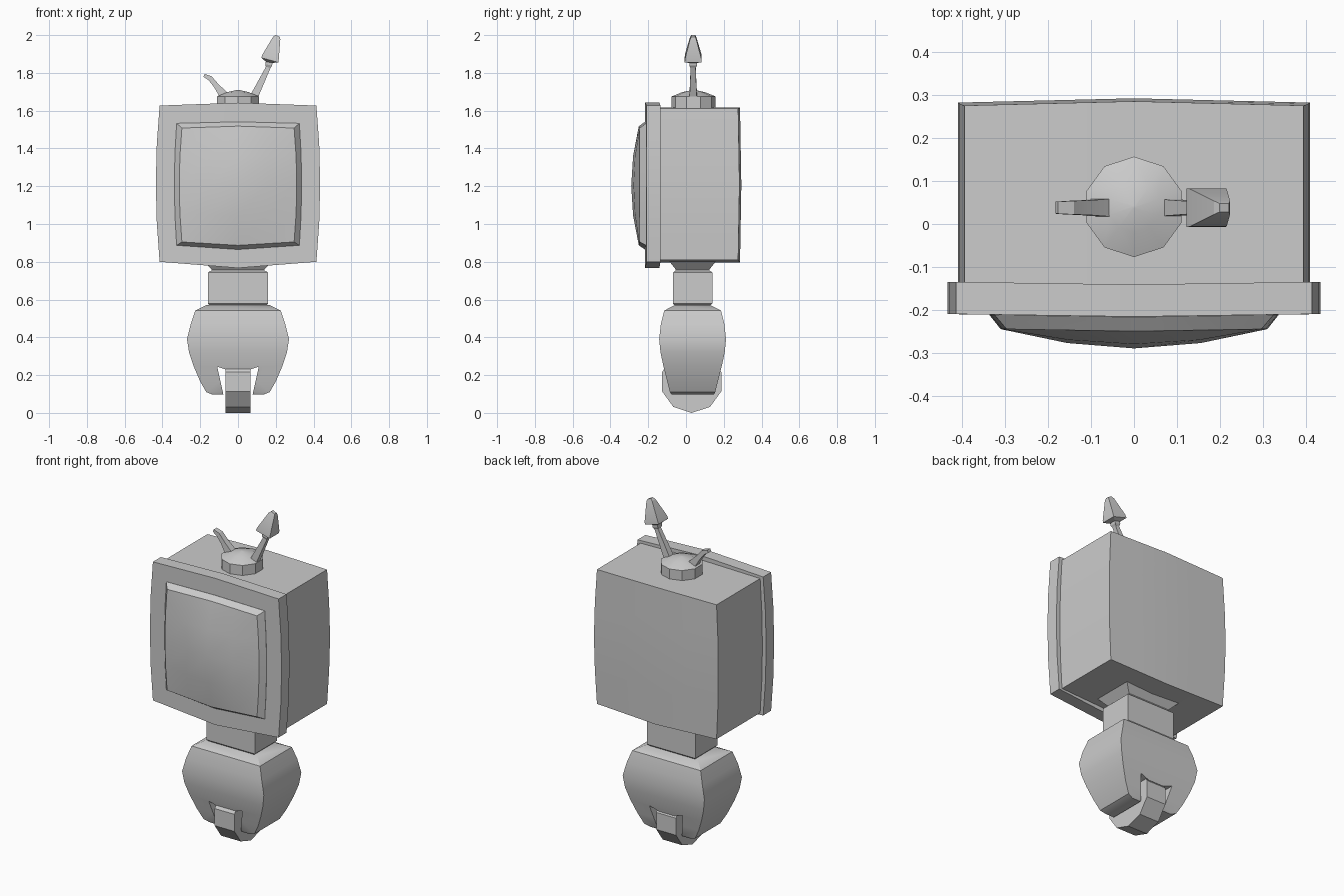
import bpy, bmesh, math

if "Cube" in bpy.data.objects:
    bpy.data.objects.remove(bpy.data.objects["Cube"])

N = 4
GRID = [-1 + 2 * i / N for i in range(N + 1)]


def finish(name, verts, faces, angle=30):
    me = bpy.data.meshes.new(name)
    bm = bmesh.new()
    vs = [bm.verts.new(v) for v in verts]
    for f in faces:
        bm.faces.new([vs[i] for i in f])
    bmesh.ops.recalc_face_normals(bm, faces=bm.faces)
    bm.to_mesh(me)
    bm.free()
    ob = bpy.data.objects.new(name, me)
    bpy.context.collection.objects.link(ob)
    shade(ob, angle)
    return ob


def shade(ob, angle=30):
    ob.data.shade_smooth()
    ob.data.set_sharp_from_angle(angle=math.radians(angle))


def loft(name, rings, angle=30):
    """Skin a list of equal-length point rings, capped at both ends."""
    n = len(rings[0])
    verts = [p for r in rings for p in r]
    faces = [(k * n + i, k * n + (i + 1) % n, (k + 1) * n + (i + 1) % n, (k + 1) * n + i)
             for k in range(len(rings) - 1) for i in range(n)]
    last = (len(rings) - 1) * n
    faces += [tuple(range(n)), tuple(range(last, last + n))]
    return finish(name, verts, faces, angle)


def bulged_box(name, layers):
    """Layers front to back: half width, side bulge, z low, low bulge,
    z high, high bulge, y, y bulge along x, along z, and domed."""
    m = N + 1
    verts, faces = [], []
    for w, bx, lo, bl, hi, bh, y, yu, yv, yd in layers:
        for v in GRID:
            for u in GRID:
                zl = lo - bl * (1 - abs(u))
                zh = hi + bh * (1 - abs(u))
                verts.append((u * (w + bx * (1 - v * v)),
                              y + yu * (1 - abs(u)) + yv * (1 - abs(v)) + yd * (1 - u * u) * (1 - v * v),
                              zl + (zh - zl) * (v + 1) / 2))
    rim = ([i for i in range(m)] + [j * m + N for j in range(1, m)]
           + [N * m + i for i in range(N - 1, -1, -1)] + [j * m for j in range(N - 1, 0, -1)])
    for k in range(len(layers) - 1):
        a, b = k * m * m, (k + 1) * m * m
        for i, r in enumerate(rim):
            s = rim[(i + 1) % len(rim)]
            faces.append((a + r, a + s, b + s, b + r))
    for base in (0, (len(layers) - 1) * m * m):
        for j in range(N):
            for i in range(N):
                q = base + j * m + i
                faces.append((q, q + 1, q + m + 1, q + m))
    ob = finish(name, verts, faces)
    # drop unused interior points of the middle layers
    bm = bmesh.new()
    bm.from_mesh(ob.data)
    bmesh.ops.delete(bm, geom=[v for v in bm.verts if not v.link_faces], context='VERTS')
    bm.to_mesh(ob.data)
    bm.free()
    return ob


def block(name, sections, yc=0.035):
    """Stack of rectangles: z, half width, half depth."""
    return loft(name, [[(-w, yc - d, z), (w, yc - d, z), (w, yc + d, z), (-w, yc + d, z)]
                       for z, w, d in sections])


def rod(name, path, yc=0.038):
    """Square-section rod in the xz plane: x, z, half width, half depth."""
    rings = []
    for i, (x, z, w, d) in enumerate(path):
        a, b = path[max(i - 1, 0)], path[min(i + 1, len(path) - 1)]
        dx, dz = b[0] - a[0], b[1] - a[1]
        l = math.hypot(dx, dz)
        px, pz = dz / l * w, -dx / l * w
        rings.append([(x - px, yc - d, z - pz), (x + px, yc - d, z + pz),
                      (x + px, yc + d, z + pz), (x - px, yc + d, z - pz)])
    return loft(name, rings, 20)


# cabinet, front frame and bulging screen
bulged_box("cabinet", [
    (0.395, 0.015, 0.81, 0.014, 1.612, 0.004, -0.15, 0, 0, 0),
    (0.395, 0.015, 0.81, 0.014, 1.612, 0.004, 0.276, 0.01, 0.007, 0)])
bulged_box("front_frame", [
    (0.415, 0.02, 0.80, 0.033, 1.627, 0.015, -0.21, -0.006, 0, 0),
    (0.415, 0.02, 0.80, 0.033, 1.627, 0.015, -0.135, -0.006, 0, 0)])
bulged_box("screen", [
    (0.297, 0.014, 0.905, 0.018, 1.508, 0.01, -0.245, -0.005, 0, -0.04),
    (0.325, 0.012, 0.887, 0.022, 1.533, 0.008, -0.212, -0.005, 0, 0),
    (0.325, 0.012, 0.887, 0.022, 1.533, 0.008, -0.19, -0.005, 0, 0)])

# antenna base: ten-sided drum with a low dome
loft("antenna_base", [[(r * math.sin(i * math.pi / 5), 0.04 + r * math.cos(i * math.pi / 5), z)
                       for i in range(10)]
                      for z, r in ((1.59, 0.117), (1.675, 0.117), (1.698, 0.06), (1.71, 0.004))])

# antennas: whole one with a pointed tip, and a bent one
rod("antenna_rod", [(0.078, 1.66, 0.022, 0.02), (0.163, 1.835, 0.012, 0.013)])
rod("antenna_tip", [(0.159, 1.83, 0.013, 0.014), (0.163, 1.842, 0.018, 0.02),
                    (0.165, 1.856, 0.018, 0.02), (0.168, 1.868, 0.047, 0.045),
                    (0.173, 1.885, 0.045, 0.044), (0.205, 1.985, 0.02, 0.016),
                    (0.21, 1.996, 0.012, 0.01)])
rod("bent_antenna", [(-0.07, 1.675, 0.025, 0.021), (-0.115, 1.732, 0.014, 0.017),
                     (-0.148, 1.772, 0.013, 0.016), (-0.18, 1.787, 0.008, 0.014)])

# neck
block("neck_flare", [(0.83, 0.21, 0.145), (0.76, 0.14, 0.09), (0.74, 0.14, 0.09)])
block("neck", [(0.75, 0.15, 0.097), (0.742, 0.16, 0.105), (0.58, 0.16, 0.105), (0.57, 0.15, 0.095)])
block("lower_collar", [(0.59, 0.14, 0.088), (0.555, 0.14, 0.088)])

# lower body, with a slot cut for the wheel
body = block("lower_body", [(0.57, 0.17, 0.095), (0.542, 0.226, 0.15), (0.47, 0.25, 0.168),
                            (0.39, 0.27, 0.177), (0.32, 0.259, 0.17), (0.25, 0.236, 0.155),
                            (0.17, 0.202, 0.135), (0.11, 0.168, 0.12), (0.097, 0.135, 0.112)])
slot = [(-0.075, 0.05), (0.075, 0.05), (0.078, 0.10), (0.11, 0.245), (0.05, 0.225),
        (-0.05, 0.225), (-0.11, 0.245), (-0.078, 0.10)]
cutter = loft("slot_cutter", [[(x, y, z) for x, z in slot] for y in (-0.4, 0.4)])
cutter.hide_render = True
mod = body.modifiers.new("slot", 'BOOLEAN')
mod.operation, mod.solver, mod.object = 'DIFFERENCE', 'EXACT', cutter
bpy.context.view_layer.objects.active = body
bpy.ops.object.modifier_apply(modifier=mod.name)
bpy.data.objects.remove(cutter)
shade(body)

# ten-sided wheel
R = 0.165
loft("wheel", [[(x, 0.03 + R * math.sin(i * math.pi / 5), R - R * math.cos(i * math.pi / 5))
                for i in range(10)] for x in (-0.065, 0.065)])
